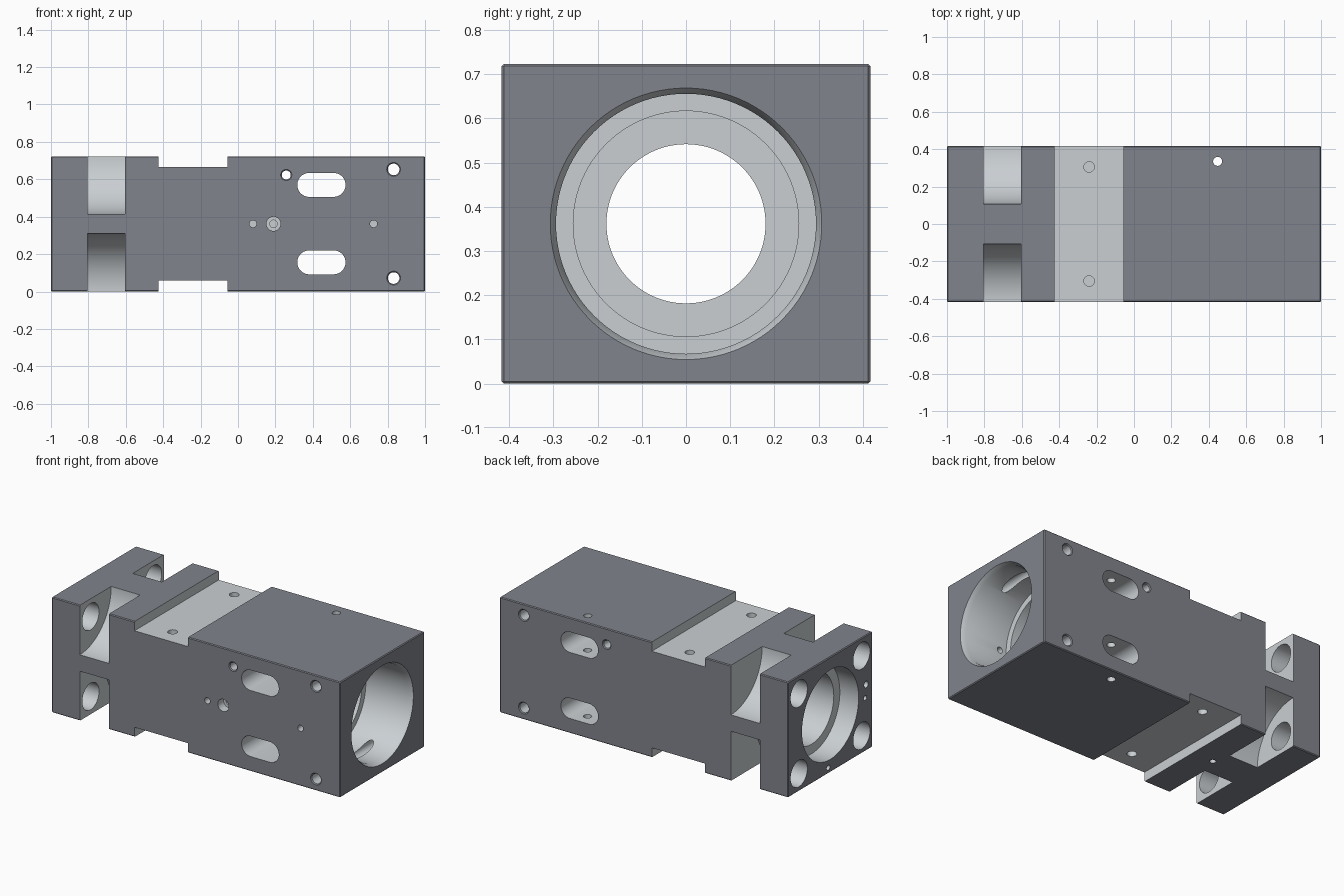
import bpy, bmesh
from math import cos, sin, pi, radians
from mathutils import Vector

if "Cube" in bpy.data.objects:
    bpy.data.objects.remove(bpy.data.objects["Cube"])

HX, HY, H = 1.0, 0.417, 0.723
CZ = H / 2
AXES = {'x': Vector((1, 0, 0)), 'y': Vector((0, 1, 0)), 'z': Vector((0, 0, 1))}


def new_object(name, bm):
    bmesh.ops.recalc_face_normals(bm, faces=bm.faces)
    mesh = bpy.data.meshes.new(name)
    bm.to_mesh(mesh)
    bm.free()
    ob = bpy.data.objects.new(name, mesh)
    bpy.context.collection.objects.link(ob)
    return ob


def loft(name, rings):
    """Closed solid through matching rings of points."""
    bm = bmesh.new()
    loops = [[bm.verts.new(p) for p in ring] for ring in rings]
    n = len(loops[0])
    for a, b in zip(loops, loops[1:]):
        for i in range(n):
            j = (i + 1) % n
            bm.faces.new((a[i], a[j], b[j], b[i]))
    bm.faces.new(loops[0])
    bm.faces.new(loops[-1])
    return new_object(name, bm)


def box(x0, x1, y0, y1, z0, z1):
    return loft("box_cutter", [[(x0, y0, z), (x1, y0, z), (x1, y1, z), (x0, y1, z)] for z in (z0, z1)])


def rod(axis, centre, r, a, b, half=0.0, n=32):
    """Round rod along an axis from a to b; half > 0 stretches it along x into a slot."""
    d = AXES[axis]
    u = AXES['y'] if axis == 'x' else AXES['x']
    w = d.cross(u)
    c = Vector(centre)
    c -= d * c.dot(d)
    ring = []
    for i in range(n):
        t = 2 * pi * (i + 0.5) / n
        side = half if cos(t) > 0 else -half
        ring.append(c + u * (r * cos(t) + side) + w * r * sin(t))
    return loft("rod_cutter", [[p + d * s for p in ring] for s in (a, b)])


def lathe(profile, axis='x', centre=(0, 0, CZ), n=96):
    """Stepped round solid along an axis from (position, radius) pairs."""
    d = AXES[axis]
    u = AXES['z']
    w = d.cross(u)
    c = Vector(centre)
    return loft("stepped_cutter", [[c + d * s + (u * cos(2 * pi * i / n) + w * sin(2 * pi * i / n)) * r
                                    for i in range(n)] for s, r in profile])


# Main block with fine edge breaks
bpy.ops.mesh.primitive_cube_add(size=1, location=(0, 0, CZ))
body = bpy.context.object
body.name = "housing_block"
body.scale = (2 * HX, 2 * HY, H)
bpy.ops.object.transform_apply(location=True, rotation=False, scale=True)
bev = body.modifiers.new("edge_break", 'BEVEL')
bev.width, bev.segments = 0.005, 1
bpy.ops.object.modifier_apply(modifier=bev.name)


def cut(cutter):
    cutter.hide_render = True
    m = body.modifiers.new("cut", 'BOOLEAN')
    m.operation, m.solver, m.object = 'DIFFERENCE', 'EXACT', cutter
    bpy.context.view_layer.objects.active = body
    bpy.ops.object.modifier_apply(modifier=m.name)
    bpy.data.objects.remove(cutter, do_unlink=True)


# Cross channels in the top and bottom
cut(box(-0.425, -0.055, -1, 1, 0.665, 1))
cut(box(-0.425, -0.055, -1, 1, -1, 0.06))

# Stepped bore through the length
cut(lathe([(-1.1, 0.28), (-0.87, 0.28), (-0.87, 0.22), (-0.62, 0.22), (-0.62, 0.18),
           (0.62, 0.18), (0.62, 0.255), (0.68, 0.255), (0.68, 0.294), (0.97, 0.294),
           (1.0, 0.307), (1.1, 0.307)]))

for sy in (-1, 1):
    # Channel floor holes
    for a, b in ((0.58, 0.8), (-0.1, 0.14)):
        cut(rod('z', (-0.24, sy * 0.305, 0), 0.028, a, b))
    for sz in (-1, 1):
        # Scooped corner pockets and the flange bolt holes opening into them
        cut(rod('x', (0, sy * HY, CZ + sz * CZ), 0.31, -0.804, -0.603, n=96))
        cut(rod('x', (0, sy * 0.31, CZ + sz * 0.25), 0.083, -1.1, -0.75, n=48))

# Long slots and countersunk holes right across the body
for z in (0.57, 0.156):
    cut(rod('y', (0.446, 0, z), 0.064, -1, 1, half=0.065, n=48))
for x, z, r in ((0.832, 0.653, 0.031), (0.832, 0.072, 0.031), (0.258, 0.623, 0.024)):
    cut(lathe([(-1, r + 0.006), (-HY, r + 0.006), (0.006 - HY, r),
               (HY - 0.006, r), (HY, r + 0.006), (1, r + 0.006)], 'y', (x, 0, z), 32))
cut(rod('z', (0.447, 0.335, 0), 0.024, -1, 1))

# Small holes in the front face (x, radius, inner end)
for x, r, end in ((0.08, 0.019, -0.32), (0.725, 0.019, -0.25), (0.19, 0.038, -0.36), (0.19, 0.02, -0.3)):
    cut(rod('y', (x, 0, 0.362), r, -1, end))

# Pin holes in the left end face and underside
for y, z, r in ((-0.355, 0.415, 0.02), (-0.345, 0.335, 0.015), (0.02, 0.037, 0.016)):
    cut(rod('x', (0, y, z), r, -1.1, -0.9))
cut(rod('z', (-0.57, 0.0, 0), 0.018, -0.1, 0.08))

# Dark finish on the outer skin, bare metal on every machined cut
body.data.materials.clear()
for name, colour in (("dark_finish", (0.22, 0.23, 0.265, 1)), ("bare_metal", (0.59, 0.625, 0.65, 1))):
    mat = bpy.data.materials.new(name)
    mat.diffuse_color = colour
    mat.use_nodes = True
    mat.node_tree.nodes["Principled BSDF"].inputs["Base Color"].default_value = mat.diffuse_color
    body.data.materials.append(mat)
for p in body.data.polygons:
    c, n = p.center - Vector((0, 0, CZ)), p.normal
    skin = any(abs(c[k]) > half - 0.0055 and n[k] * c[k] > 0.6 * abs(c[k])
               for k, half in enumerate((HX, HY, CZ)))
    p.material_index = 0 if skin else 1

# Smooth round walls, crisp edges
bpy.ops.object.select_all(action='DESELECT')
body.select_set(True)
bpy.context.view_layer.objects.active = body
bpy.ops.object.shade_smooth_by_angle(angle=radians(25))
